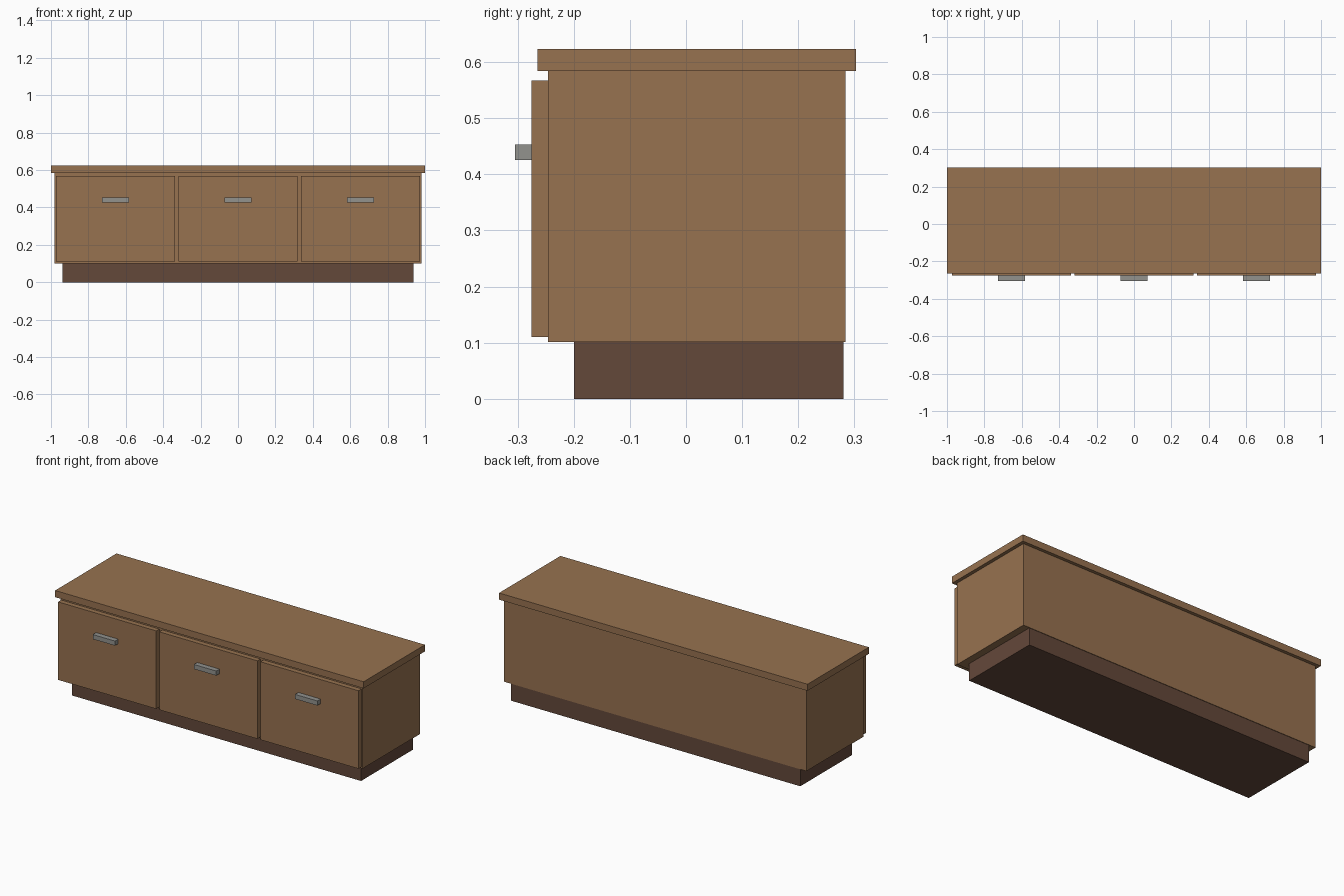
import bpy
import bmesh

cube = bpy.data.objects.get("Cube")
if cube:
    bpy.data.objects.remove(cube, do_unlink=True)


def make_material(name, rgb):
    mat = bpy.data.materials.new(name)
    mat.use_nodes = True
    color = (*rgb, 1.0)
    mat.diffuse_color = color
    mat.node_tree.nodes["Principled BSDF"].inputs["Base Color"].default_value = color
    return mat


def make_box(name, x_range, y_range, z_range, mat):
    """Box spanning the given ranges, with its origin at its centre."""
    ranges = (x_range, y_range, z_range)
    size = [hi - lo for lo, hi in ranges]
    bm = bmesh.new()
    bmesh.ops.create_cube(bm, size=1.0)
    bmesh.ops.scale(bm, vec=size, verts=bm.verts)
    mesh = bpy.data.meshes.new(name)
    bm.to_mesh(mesh)
    bm.free()
    mesh.materials.append(mat)
    obj = bpy.data.objects.new(name, mesh)
    obj.location = [(lo + hi) / 2 for lo, hi in ranges]
    bpy.context.collection.objects.link(obj)
    return obj


wood = make_material("warm wood", (0.309, 0.168, 0.080))
dark_wood = make_material("dark wood", (0.127, 0.065, 0.042))
metal = make_material("grey metal", (0.287, 0.287, 0.270))

# Recessed plinth, cabinet body and overhanging top
make_box("plinth", (-0.938, 0.938), (-0.2, 0.281), (0, 0.101), dark_wood)
make_box("cabinet_body", (-0.98, 0.98), (-0.246, 0.284), (0.101, 0.584), wood)
make_box("top_board", (-1, 1), (-0.265, 0.303), (0.584, 0.623), wood)

# Three drawer fronts, each with a bar handle
PITCH = 0.656
HALF_FRONT = 0.318
HALF_HANDLE = 0.072
for i, side in enumerate(("right", "middle", "left")):
    x = (i - 1) * PITCH
    make_box(side + "_drawer_front", (x - HALF_FRONT, x + HALF_FRONT),
             (-0.275, -0.246), (0.11, 0.567), wood)
    make_box(side + "_handle", (x - HALF_HANDLE, x + HALF_HANDLE),
             (-0.305, -0.275), (0.426, 0.453), metal)
